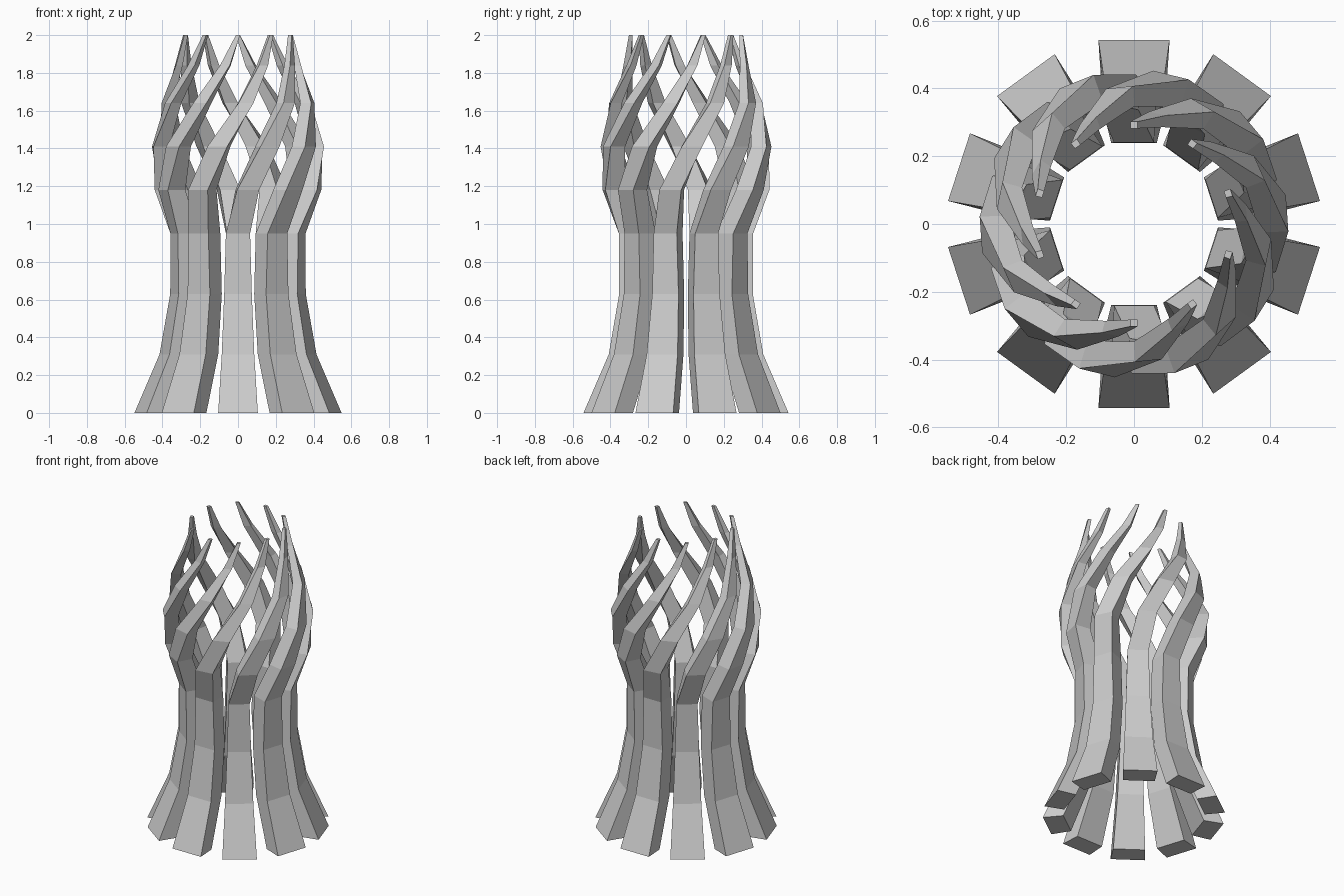
import bpy, bmesh
from math import radians, cos, sin

if "Cube" in bpy.data.objects:
    bpy.data.objects.remove(bpy.data.objects["Cube"])

# Strand levels: height, twist (deg), mid radius, width, radial depth
LEVELS = [
    (0.00,  0, 0.480, 0.210, 0.125),
    (0.31,  0, 0.348, 0.172, 0.122),
    (0.63,  0, 0.296, 0.146, 0.115),
    (0.95,  0, 0.298, 0.128, 0.115),
    (1.18,  7, 0.385, 0.118, 0.105),
    (1.41, 22, 0.410, 0.108, 0.085),
    (1.64, 42, 0.375, 0.080, 0.060),
    (1.84, 60, 0.315, 0.052, 0.036),
    (2.00, 72, 0.292, 0.022, 0.020),
]
COUNT = 10


def section(bm, angle, level):
    """Rectangular ring, slightly narrower on the inside."""
    z, twist, r, w, d = level
    a = angle + radians(twist)
    verts = []
    for radial, side in ((d / 2, -w / 2), (d / 2, w / 2),
                         (-d / 2, w * 0.46), (-d / 2, -w * 0.46)):
        x = (r + radial) * cos(a) - side * sin(a)
        y = (r + radial) * sin(a) + side * cos(a)
        verts.append(bm.verts.new((x, y, z)))
    return verts


def make_strand(i):
    bm = bmesh.new()
    angle = radians(-90 + i * 360 / COUNT)
    rings = [section(bm, angle, lv) for lv in LEVELS]
    for lo, hi in zip(rings, rings[1:]):
        for k in range(4):
            n = (k + 1) % 4
            bm.faces.new((lo[k], lo[n], hi[n], hi[k]))
    bm.faces.new(rings[0][::-1])
    bm.faces.new(rings[-1])
    bmesh.ops.recalc_face_normals(bm, faces=bm.faces)
    name = f"twisted_strand_{i + 1}"
    mesh = bpy.data.meshes.new(name)
    bm.to_mesh(mesh)
    bm.free()
    bpy.context.collection.objects.link(bpy.data.objects.new(name, mesh))


# Ring of twisting, tapering strands
for i in range(COUNT):
    make_strand(i)
